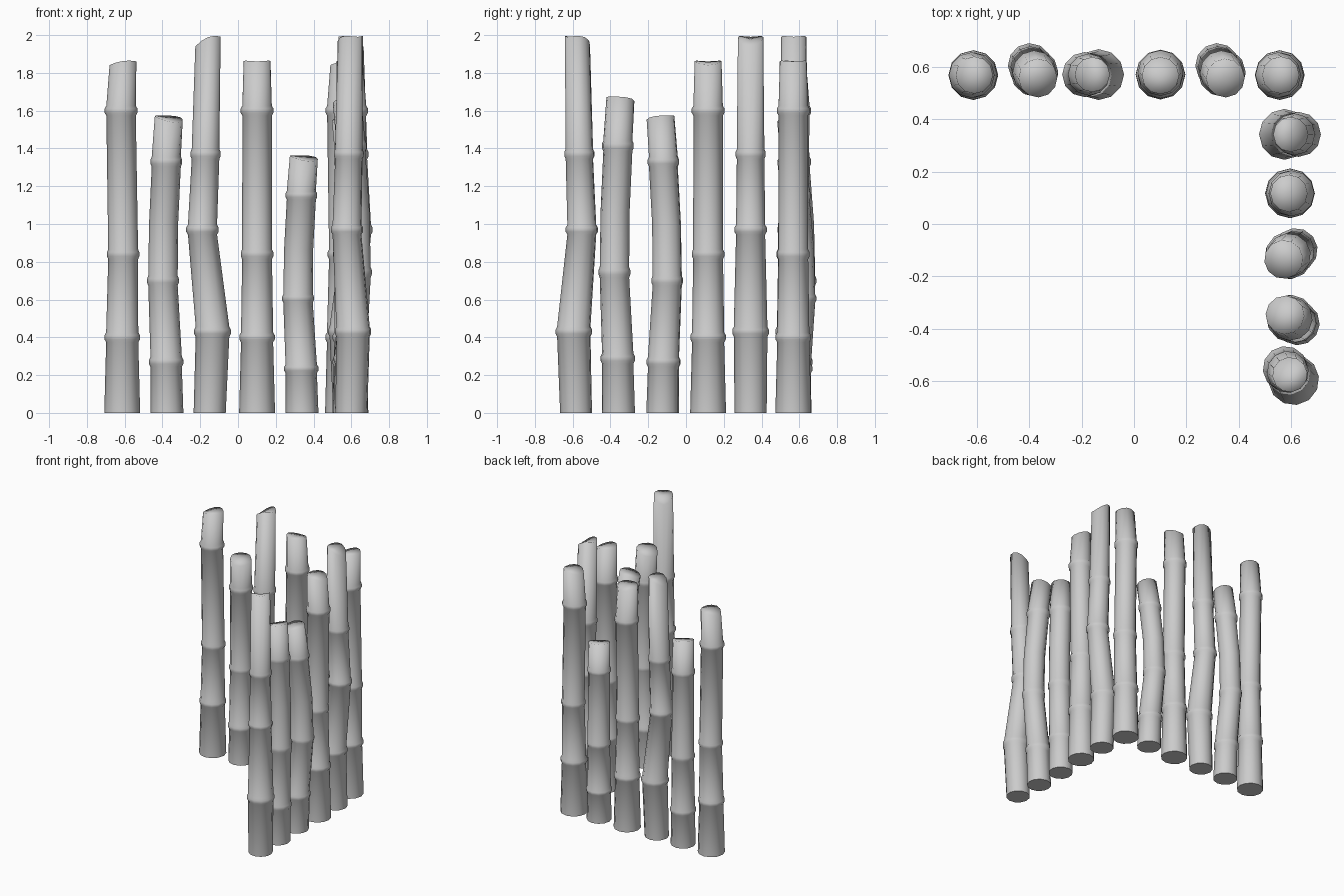
import bpy, bmesh
from math import sin, cos, pi, radians

if "Cube" in bpy.data.objects:
    bpy.data.objects.remove(bpy.data.objects["Cube"])

SIDES = 12

# Stations: (height, sideways offset, stem radius, node ridge radius or 0)
# Top: (mean height, offset, radius, slant, notch)
STRAIGHT = dict(
    stations=[(0, 0, .095, 0), (.40, 0, .085, .094), (.84, .005, .079, .086),
              (1.60, -.006, .078, .087)],
    top=(1.857, .004, .071, .010, .006))
CURVED = dict(
    stations=[(0, 0, .087, 0), (.27, .008, .083, .091), (.70, .040, .078, .084),
              (1.00, .034, .077, 0), (1.33, .007, .077, .084)],
    top=(1.56, -.018, .074, .019, .004))
CROOKED = dict(
    stations=[(0, 0, .085, 0), (.43, .015, .089, .097), (.97, -.038, .077, .086),
              (1.37, -.022, .073, .080)],
    top=(1.977, -.009, .067, .026, .012))


def stalk_mesh(name, stations, top):
    bm = bmesh.new()
    rings = []

    def ring(off, r, height):
        vs = []
        for i in range(SIDES):
            a = 2 * pi * i / SIDES
            vs.append(bm.verts.new((off + r * cos(a), r * sin(a), height(a))))
        rings.append(vs)

    # stem with a raised ridge at every node
    for z, off, r, ridge in stations:
        if ridge:
            for dz, rr in ((-.026, r), (-.011, ridge), (.011, ridge), (.026, r)):
                ring(off, rr, lambda a, h=z + dz: h)
        else:
            ring(off, r, lambda a, h=z: h)
    # slanted, slightly notched cut top
    z, off, r, slant, notch = top
    ring(off, r, lambda a: z + slant * cos(a) - notch * cos(2 * a))
    for lo, hi in zip(rings, rings[1:]):
        for i in range(SIDES):
            j = (i + 1) % SIDES
            bm.faces.new((lo[i], lo[j], hi[j], hi[i]))
    centre = bm.verts.new((off, 0, z))
    for i in range(SIDES):
        bm.faces.new((rings[-1][i], rings[-1][(i + 1) % SIDES], centre))
    for f in bm.faces:
        f.smooth = True
    # flat base with a crisp edge
    base = bm.faces.new(rings[0][::-1])
    for e in base.edges:
        e.smooth = False
    me = bpy.data.meshes.new(name)
    bm.to_mesh(me)
    bm.free()
    return me


straight = stalk_mesh("straight_stalk", **STRAIGHT)
curved = stalk_mesh("curved_stalk", **CURVED)
crooked = stalk_mesh("crooked_stalk", **CROOKED)

# Mesh, x, y, turn in degrees, height scale
layout = {
    "back_row_stalk": [
        (straight, -.613, .568, 0, 1), (curved, -.376, .572, 122, 1),
        (crooked, -.150, .570, 0, 1), (straight, .101, .570, -90, 1),
        (curved, .339, .572, 122, .866), (straight, .556, .568, 0, 1)],
    "side_row_stalk": [
        (crooked, .589, .342, 180, 1), (straight, .595, .117, 180, 1),
        (curved, .585, -.124, 38, 1), (curved, .591, -.357, -33, 1.063),
        (crooked, .600, -.582, -53, 1)],
}
for name, row in layout.items():
    for n, (mesh, x, y, turn, sz) in enumerate(row, 1):
        ob = bpy.data.objects.new(f"{name}_{n}", mesh)
        ob.location = (x, y, 0)
        ob.rotation_euler.z = radians(turn)
        ob.scale.z = sz
        bpy.context.collection.objects.link(ob)
